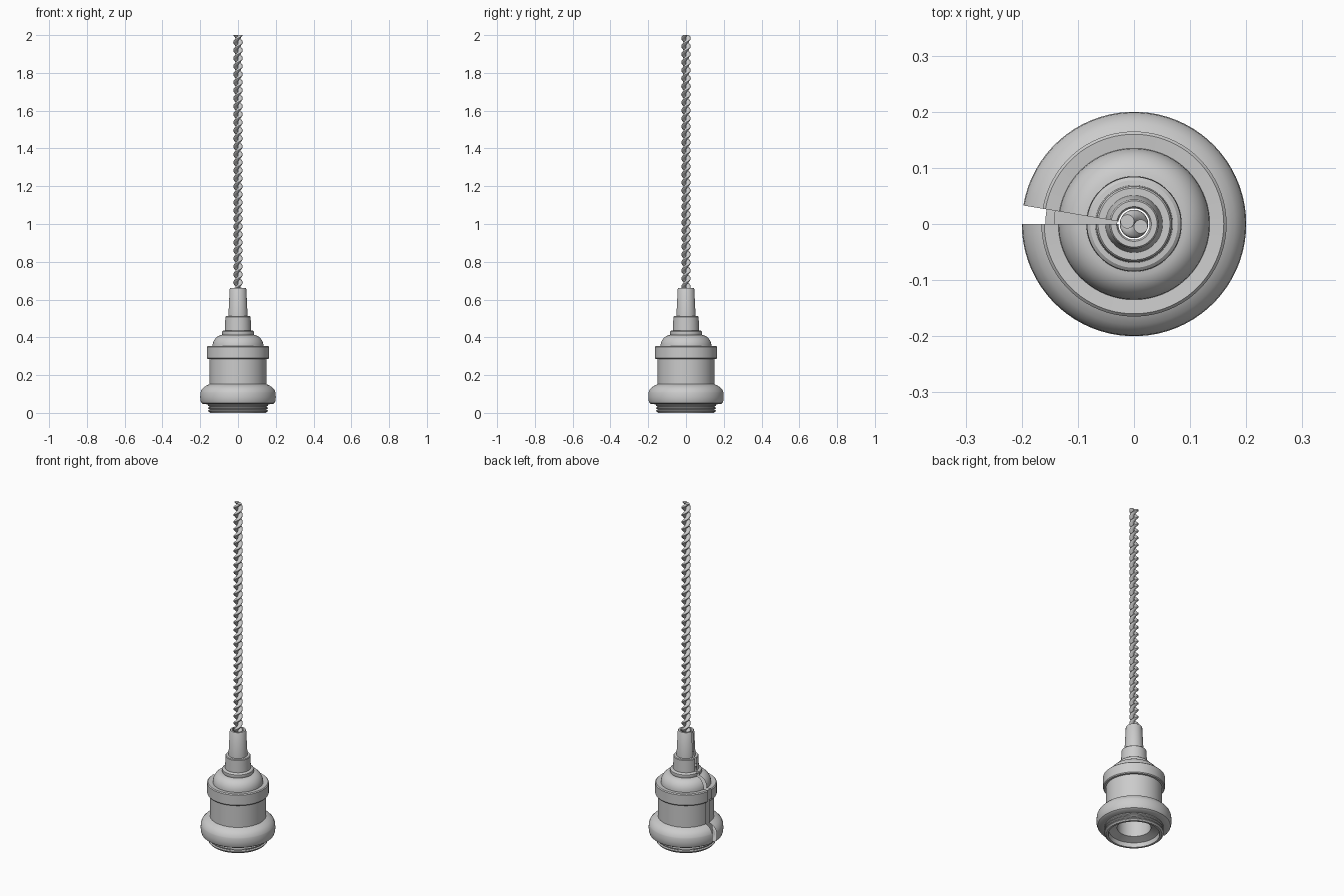
import bpy, bmesh
from math import sin, cos, pi, radians

if "Cube" in bpy.data.objects:
    bpy.data.objects.remove(bpy.data.objects["Cube"])


def finish(name, bm):
    bmesh.ops.recalc_face_normals(bm, faces=bm.faces)
    mesh = bpy.data.meshes.new(name)
    bm.to_mesh(mesh)
    bm.free()
    ob = bpy.data.objects.new(name, mesh)
    bpy.context.collection.objects.link(ob)
    bpy.ops.object.select_all(action='DESELECT')
    ob.select_set(True)
    bpy.context.view_layer.objects.active = ob
    bpy.ops.object.shade_smooth_by_angle(angle=radians(32))
    return ob


def skin(bm, rings, closed_section, closed_path):
    """Join neighbouring rows of vertices with quads."""
    rows = [[bm.verts.new(p) for p in ring] for ring in rings]
    n, m = len(rows), len(rows[0])
    for i in range(n if closed_path else n - 1):
        a, b = rows[i], rows[(i + 1) % n]
        for j in range(m if closed_section else m - 1):
            k = (j + 1) % m
            bm.faces.new((a[j], b[j], b[k], a[k]))
    return rows


def lathe(name, profile, start=0, sweep=360, segs=72, closed_section=False):
    full = sweep == 360
    rings = []
    for i in range(segs if full else segs + 1):
        a = radians(start + sweep * i / segs)
        rings.append([(r * cos(a), r * sin(a), z) for r, z in profile])
    bm = bmesh.new()
    skin(bm, rings, closed_section, full)
    return finish(name, bm)


# Outer shell: bore, tapered sleeve, stepped neck, dome, collar, body and bulged rim.
# The turning stops short of a full circle, leaving a narrow slot on the left.
dome = [(0.083 + 0.052 * sin(t), 0.352 + 0.06 * cos(t))
        for t in [pi / 2 * i / 8 for i in range(9)]]
shell = [(0.028, 0.44), (0.028, 0.655), (0.031, 0.66), (0.041, 0.66), (0.044, 0.655),
         (0.051, 0.512), (0.064, 0.512), (0.067, 0.508), (0.069, 0.437),
         (0.078, 0.436), (0.084, 0.431), (0.085, 0.418)] + dome + [
         (0.160, 0.354), (0.165, 0.349), (0.165, 0.290), (0.161, 0.285),
         (0.150, 0.285), (0.150, 0.152), (0.165, 0.146), (0.180, 0.137),
         (0.192, 0.124), (0.197, 0.112), (0.1985, 0.108), (0.2, 0.085),
         (0.199, 0.066), (0.194, 0.053), (0.185, 0.047), (0.155, 0.045)]
lathe("socket_shell", shell, start=180, sweep=350.5)

# Inner liner: threaded foot, flared mouth and a hollow core, with a bore through the top
thread = []
for i in range(3):
    z = 0.004 + i * 0.015
    thread += [(0.151, z), (0.158, z + 0.004), (0.158, z + 0.009), (0.151, z + 0.013)]
liner = [(0.03, 0.30), (0.09, 0.30), (0.09, 0.04), (0.133, 0.025), (0.137, 0.0),
         (0.149, 0.0)] + thread + [(0.143, 0.05), (0.143, 0.34), (0.03, 0.34)]
lathe("socket_liner", liner, closed_section=True)

# Twisted cord: two round strands wound around each other
Z0, Z1, TURNS, STEPS = 0.60, 2.0, 16.5, 300
for s in range(2):
    rings = []
    for i in range(STEPS + 1):
        t = i / STEPS
        a = radians(-20) + pi * s + 2 * pi * TURNS * (t - 1)
        rings.append([(0.0128 * cos(a) + 0.0125 * cos(a + 2 * pi * k / 14),
                       0.0128 * sin(a) + 0.0125 * sin(a + 2 * pi * k / 14),
                       Z0 + (Z1 - Z0) * t) for k in range(14)])
    bm = bmesh.new()
    rows = skin(bm, rings, True, False)
    bm.faces.new(rows[0])
    bm.faces.new(rows[-1])
    finish(f"cord_strand_{s + 1}", bm)
